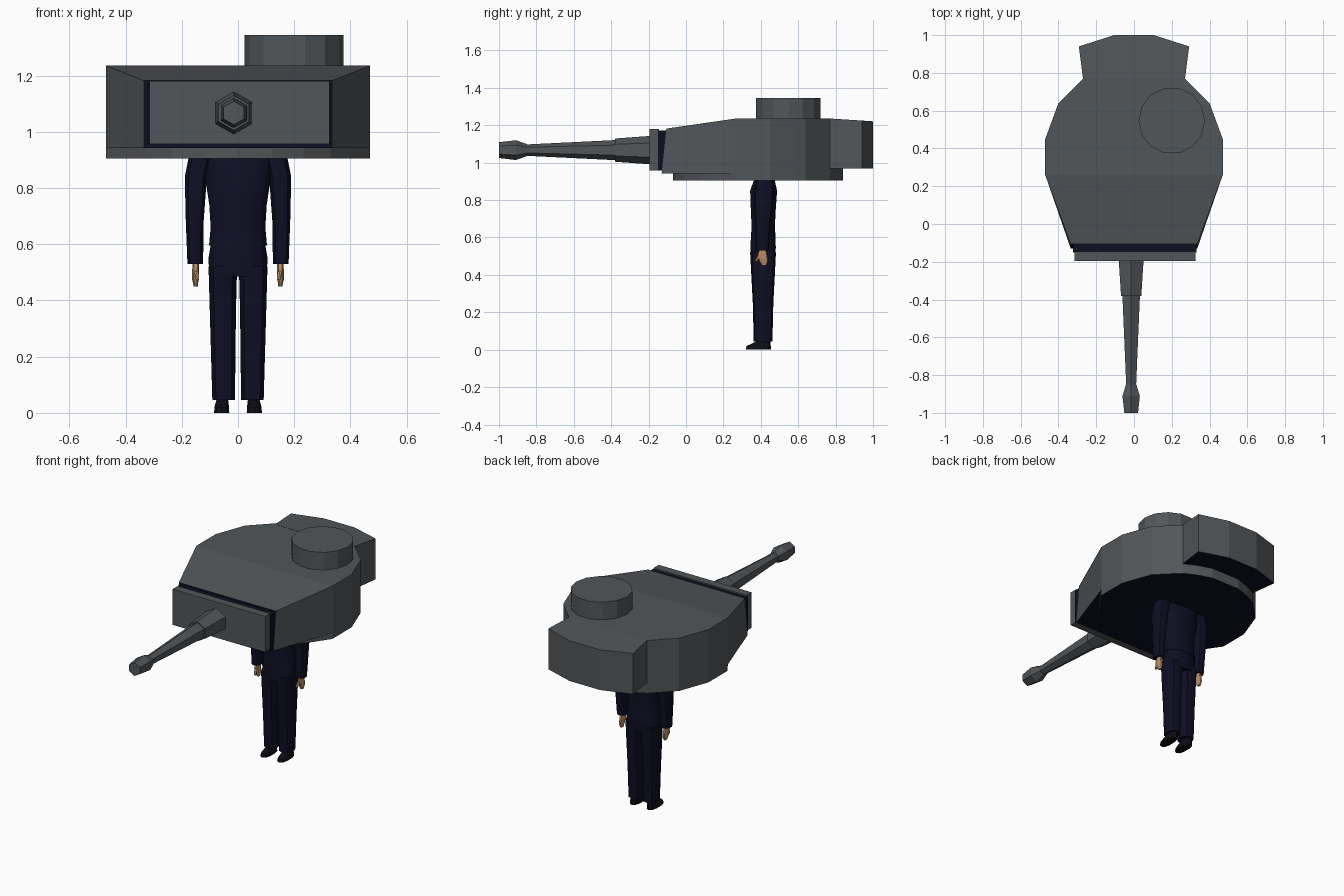
import bpy, bmesh, math
from mathutils import Vector

cube = bpy.data.objects.get("Cube")
if cube:
    bpy.data.objects.remove(cube, do_unlink=True)


def material(name, rgb):
    m = bpy.data.materials.new(name)
    m.use_nodes = True
    m.diffuse_color = (*rgb, 1)
    bsdf = m.node_tree.nodes["Principled BSDF"]
    bsdf.inputs["Base Color"].default_value = (*rgb, 1)
    bsdf.inputs["Roughness"].default_value = 0.8
    return m


GREY = material("steel grey", (0.085, 0.093, 0.1))
NAVY = material("dark navy", (0.0045, 0.0045, 0.017))
SKIN = material("skin", (0.5, 0.27, 0.13))
BLACK = material("shoe black", (0.004, 0.004, 0.008))


def finish(name, bm, *mats, smooth=False):
    bmesh.ops.recalc_face_normals(bm, faces=bm.faces)
    mesh = bpy.data.meshes.new(name)
    bm.to_mesh(mesh)
    bm.free()
    for m in mats:
        mesh.materials.append(m)
    ob = bpy.data.objects.new(name, mesh)
    bpy.context.collection.objects.link(ob)
    if smooth:
        bpy.ops.object.select_all(action="DESELECT")
        ob.select_set(True)
        bpy.context.view_layer.objects.active = ob
        bpy.ops.object.shade_smooth_by_angle(angle=math.radians(40))
    return ob


def skin_rings(bm, rings):
    """Join successive rings of points into a closed tube."""
    loops = [[bm.verts.new(p) for p in ring] for ring in rings]
    n = len(loops[0])
    for a, b in zip(loops, loops[1:]):
        for i in range(n):
            j = (i + 1) % n
            bm.faces.new((a[i], a[j], b[j], b[i]))
    bm.faces.new(loops[0])
    bm.faces.new(loops[-1])


def loft(name, sections, mat, sides=10, power=0.8):
    """Sections are (x, y, z, half width, half depth), stacked upward."""
    def bend(v):
        return math.copysign(abs(v) ** power, v)
    bm = bmesh.new()
    angles = [math.tau * (i + 0.5) / sides for i in range(sides)]
    skin_rings(bm, [[(x + rx * bend(math.cos(a)), y + ry * bend(math.sin(a)), z)
                     for a in angles] for x, y, z, rx, ry in sections])
    return finish(name, bm, mat, smooth=True)


def box(name, lo, hi, mat):
    bm = bmesh.new()
    bmesh.ops.create_cube(bm, size=1)
    for v in bm.verts:
        v.co = [(l + h) / 2 + c * (h - l) for l, h, c in zip(lo, hi, v.co)]
    return finish(name, bm, mat)


def roof(y):
    if y < 0.26:
        return 1.235 - (0.26 - y) * 0.145
    return 1.235 - max(0, y - 0.77) * 0.065


def prism(name, half, z0, lift=None, z1=None):
    """Mirrored half outline raised to the roof line; underside and front gap are navy."""
    pts = half + [(-x, y) for x, y in reversed(half) if x > 0]
    bm = bmesh.new()
    skin_rings(bm, [[(x, y, z) for x, y in pts] for z in (z0, z1 or 1.2)])
    if z1 is None:
        for y in (0.26, 0.77):
            bmesh.ops.bisect_plane(bm, geom=bm.verts[:] + bm.edges[:] + bm.faces[:],
                                   dist=1e-4, plane_co=(0, y, 0), plane_no=(0, 1, 0))
        for v in bm.verts:
            if v.co.z > 1.1:
                v.co.z = roof(v.co.y) + lift
            elif v.co.y < -0.1:
                v.co.y -= 0.025
    bmesh.ops.recalc_face_normals(bm, faces=bm.faces)
    for f in bm.faces:
        f.normal_update()
        gap = f.normal.y < -0.95 and z1 is None
        f.material_index = 1 if f.normal.z < -0.9 or gap else 0
    return finish(name, bm, GREY, NAVY)


# Turret hull, its lower ring and the rear bin
rear = [(0.47, 0.26), (0.47, 0.45), (0.40, 0.64), (0.27, 0.77), (0.19, 0.81), (0.10, 0.84)]
prism("turret_hull", [(0.335, -0.105)] + rear, 0.943, lift=0)
front_arc = [(0.465 * math.sin(a), 0.395 - 0.465 * math.cos(a))
             for a in (math.radians(d) for d in (0, 15, 30, 45, 60))]
prism("turret_ring", front_arc + rear, 0.905, z1=0.945)
prism("rear_bin", [(0.25, 0.75), (0.27, 0.77), (0.292, 0.94), (0.105, 1.0)], 0.97, lift=0.001)

# Gun shield with the dark collar behind it
box("shield_collar", (-0.322, -0.15, 0.957), (0.33, -0.10, 1.172), NAVY)
box("gun_shield", (-0.315, -0.195, 0.957), (0.325, -0.145, 1.18), GREY)


# Six-sided gun parts running forward
def gun_part(name, stations):
    bm = bmesh.new()
    skin_rings(bm, [[(-0.015 + r * math.sin(math.tau * i / 6), y,
                      1.067 + r * math.cos(math.tau * i / 6)) for i in range(6)]
                    for y, r in stations])
    finish(name, bm, GREY)


gun_part("gun_sleeve", [(-0.19, 0.076), (-0.38, 0.062)])
gun_part("gun_barrel", [(-0.37, 0.054), (-0.86, 0.03)])
gun_part("muzzle_brake", [(-0.85, 0.032), (-0.91, 0.053), (-1.0, 0.042)])

# Commander's hatch drum
bm = bmesh.new()
skin_rings(bm, [[(0.2 + 0.176 * math.cos(math.tau * i / 14),
                  0.547 + 0.176 * math.sin(math.tau * i / 14), z) for i in range(14)]
                for z in (1.22, 1.345)])
finish("hatch_drum", bm, GREY)

# Jacket
loft("jacket", [(0, 0.413, 0.595, 0.106, 0.068), (0, 0.413, 0.66, 0.1, 0.064),
                (0, 0.413, 0.74, 0.105, 0.068), (0, 0.415, 0.85, 0.122, 0.074),
                (0, 0.42, 0.93, 0.12, 0.05)], NAVY, sides=12)
loft("trouser_seat", [(0, 0.412, 0.485, 0.105, 0.068), (0, 0.412, 0.55, 0.108, 0.07),
                      (0, 0.412, 0.61, 0.098, 0.066)], NAVY, sides=12)

# Limbs, one set for each side
for side, s in (("left", 1), ("right", -1)):
    loft(side + "_trouser_leg",
         [(s * 0.051, 0.412, 0.045, 0.042, 0.05), (s * 0.053, 0.412, 0.25, 0.046, 0.055),
          (s * 0.054, 0.412, 0.42, 0.05, 0.064), (s * 0.054, 0.412, 0.52, 0.053, 0.069)], NAVY)
    loft(side + "_sleeve",
         [(s * 0.152, 0.408, 0.53, 0.029, 0.034), (s * 0.154, 0.411, 0.68, 0.033, 0.043),
          (s * 0.15, 0.417, 0.84, 0.041, 0.054), (s * 0.135, 0.42, 0.91, 0.042, 0.045)], NAVY)
    loft(side + "_hand",
         [(s * 0.15, 0.418, 0.45, 0.008, 0.012), (s * 0.152, 0.415, 0.475, 0.012, 0.024),
          (s * 0.151, 0.408, 0.505, 0.013, 0.026), (s * 0.15, 0.41, 0.535, 0.012, 0.018)],
         SKIN, sides=8)
    loft(side + "_thumb",
         [(s * 0.144, 0.374, 0.472, 0.006, 0.006), (s * 0.146, 0.384, 0.49, 0.008, 0.01),
          (s * 0.15, 0.4, 0.515, 0.008, 0.01)], SKIN, sides=6)
    loft(side + "_shoe",
         [(s * 0.058, 0.387, 0.0, 0.028, 0.068), (s * 0.058, 0.389, 0.02, 0.027, 0.064),
          (s * 0.056, 0.415, 0.045, 0.022, 0.038), (s * 0.055, 0.415, 0.06, 0.02, 0.034)],
         BLACK)
